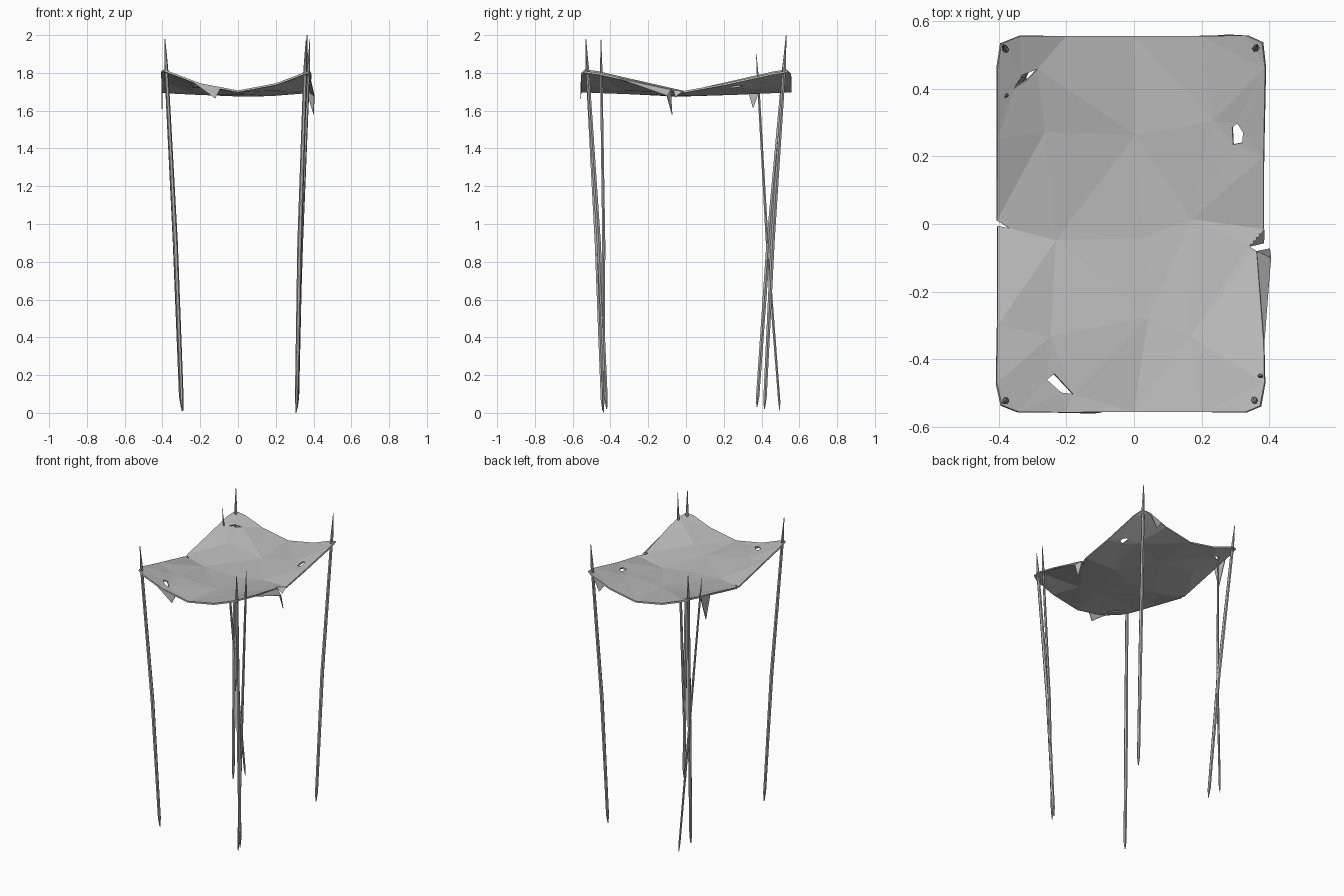
import bpy, math, random
from mathutils import Vector
from mathutils.geometry import delaunay_2d_cdt

random.seed(4)
old = bpy.data.objects.get("Cube")
if old:
    bpy.data.objects.remove(old, do_unlink=True)


def material(name, color):
    m = bpy.data.materials.new(name)
    m.use_nodes = True
    m.diffuse_color = color
    m.node_tree.nodes["Principled BSDF"].inputs["Base Color"].default_value = color
    return m


CLOTH = material("canvas grey", (0.5, 0.5, 0.5, 1))
WOOD = material("pole grey", (0.45, 0.45, 0.45, 1))


def add_object(name, verts, faces, mat, thickness=0):
    mesh = bpy.data.meshes.new(name)
    mesh.from_pydata([tuple(v) for v in verts], [], faces)
    mesh.materials.append(mat)
    obj = bpy.data.objects.new(name, mesh)
    bpy.context.collection.objects.link(obj)
    if thickness:
        mod = obj.modifiers.new("thickness", "SOLIDIFY")
        mod.thickness = thickness
        mod.offset = -1


def height(x, y):
    """Sagging sheet: high corners, low centre."""
    u, v = abs(x) / 0.4, abs(y) / 0.555
    return 1.682 + 0.02 * u * u + 0.025 * v + 0.1 * u ** 1.6 * v


def inside(p, loop):
    """Even-odd test of a point against a closed loop."""
    hit = False
    for (ax, ay), (bx, by) in zip(loop, loop[1:] + loop[:1]):
        if (ay > p.y) != (by > p.y) and p.x < ax + (p.y - ay) * (bx - ax) / (by - ay):
            hit = not hit
    return hit


# Canopy: outline with edge tears, and torn holes
outline = [(-0.34, -0.555), (-0.2, -0.555), (0, -0.555), (0.2, -0.555),
           (0.33, -0.555), (0.372, -0.537), (0.385, -0.47), (0.383, -0.35),
           (0.362, -0.08), (0.34, -0.065), (0.383, -0.015), (0.383, 0.2),
           (0.387, 0.46), (0.378, 0.535), (0.335, 0.555), (0.2, 0.555),
           (0, 0.555), (-0.2, 0.555), (-0.335, 0.555), (-0.392, 0.532),
           (-0.403, 0.46), (-0.403, 0.25), (-0.405, 0.01), (-0.368, -0.012),
           (-0.403, -0.006), (-0.403, -0.3), (-0.405, -0.47), (-0.39, -0.535)]
holes = [[(-0.355, 0.4), (-0.33, 0.44), (-0.285, 0.458), (-0.312, 0.428)],
         [(0.293, 0.235), (0.29, 0.285), (0.305, 0.297), (0.322, 0.27), (0.32, 0.24)],
         [(-0.257, -0.46), (-0.235, -0.442), (-0.18, -0.502), (-0.215, -0.498)]]
points, edges = [], []
for loop in [outline] + holes:
    first, n = len(points), len(loop)
    edges += [(first + i, first + (i + 1) % n) for i in range(n)]
    points += [Vector(p) for p in loop]
for x in (-0.22, 0, 0.2):
    for y in (-0.3, -0.02, 0.28):
        points.append(Vector((x + random.uniform(-0.05, 0.05),
                              y + random.uniform(-0.04, 0.04))))
flat, _, tris, _, _, _ = delaunay_2d_cdt(points, edges, [], 0, 1e-5)
keep = []
for t in tris:
    mid = sum((flat[i] for i in t), Vector((0, 0))) / len(t)
    if inside(mid, outline) and not any(inside(mid, h) for h in holes):
        keep.append(tuple(t))
add_object("canopy", [(p.x, p.y, height(p.x, p.y)) for p in flat], keep, CLOTH, 0.01)


# Torn flaps: points without z lie on the sheet
def flap(name, *pts):
    verts = [p if len(p) == 3 else (*p, height(*p) - 0.003) for p in pts]
    add_object(name, verts, [(2, 1, 0)], CLOTH, 0.004)


flap("left_edge_flap", (0.383, -0.38), (0.362, -0.08), (0.405, -0.1, 1.68))
flap("left_edge_flap_tip", (0.405, -0.1, 1.68), (0.362, -0.08), (0.402, -0.072, 1.58))
flap("left_notch_flap", (0.383, -0.015), (0.34, -0.065), (0.382, -0.055, 1.67))
flap("front_flap", (-0.095, -0.553), (-0.25, -0.553), (-0.12, -0.556, 1.664))
flap("back_flap", (0.24, 0.553), (0.33, 0.553), (0.28, 0.556, 1.7))
flap("right_edge_flap", (-0.402, 0.31), (-0.402, 0.42), (-0.4, 0.355, 1.61))


# Poles: slightly bent sticks with whittled ends
def pole(name, bottom, top, r):
    a, b = Vector(bottom), Vector(top)
    sides = 6
    inward = Vector((-a.x, -a.y, 0)).normalized()
    verts = []
    for t, scale, bend in ((0, 0.25, 0), (0.03, 0.85, 0), (0.45, 1.05, 0.01),
                           (0.92, 0.85, 0), (1, 0.15, 0)):
        c = a.lerp(b, t) + inward * bend
        for i in range(sides):
            ang = math.tau * i / sides
            verts.append(c + Vector((math.cos(ang), math.sin(ang), 0)) * r * scale)
    faces = [tuple(reversed(range(sides))), tuple(range(len(verts) - sides, len(verts)))]
    for k in range(0, len(verts) - sides, sides):
        for i in range(sides):
            j = (i + 1) % sides
            faces.append((k + i, k + j, k + sides + j, k + sides + i))
    add_object(name, verts, faces, WOOD)


pole("front_right_pole", (-0.295, -0.44, 0.01), (-0.387, -0.53, 1.98), 0.012)
pole("front_left_pole", (0.31, -0.42, 0.02), (0.36, -0.53, 1.97), 0.012)
pole("front_left_brace", (0.308, -0.438, 0.0), (0.38, -0.45, 1.98), 0.009)
pole("back_left_pole", (0.312, 0.415, 0.02), (0.365, 0.53, 2.0), 0.012)
pole("back_right_pole", (-0.3, 0.375, 0.03), (-0.387, 0.53, 1.98), 0.012)
pole("back_right_brace", (-0.292, 0.497, 0.01), (-0.382, 0.372, 1.9), 0.008)
